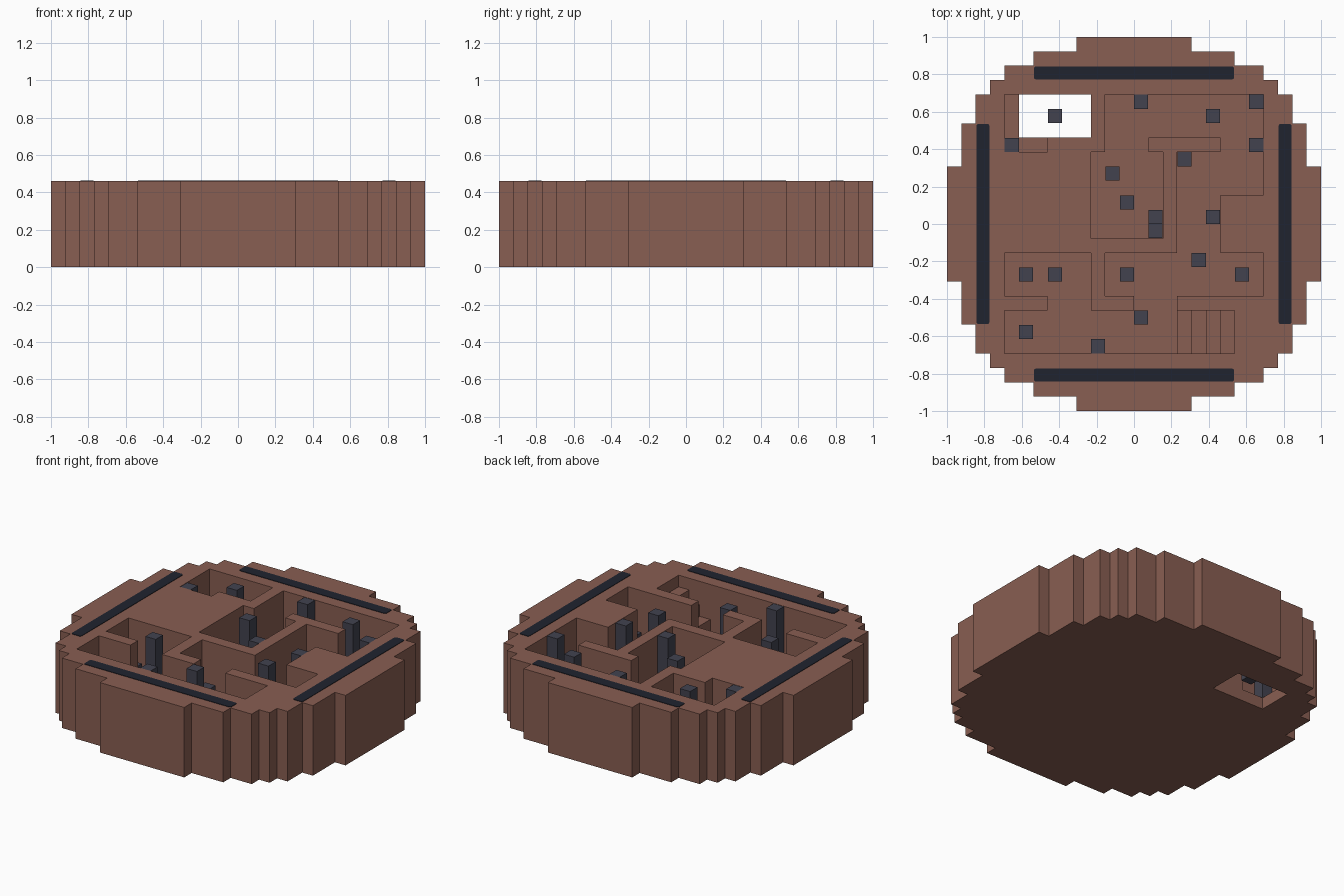
import bpy, bmesh
from mathutils import Matrix, Vector

U = 1 / 13          # one block of the model
TOP = 6             # rim height in blocks

if "Cube" in bpy.data.objects:
    bpy.data.objects.remove(bpy.data.objects["Cube"], do_unlink=True)


def material(name, color):
    mat = bpy.data.materials.new(name)
    mat.use_nodes = True
    mat.diffuse_color = (*color, 1)
    bsdf = next(n for n in mat.node_tree.nodes if n.type == 'BSDF_PRINCIPLED')
    bsdf.inputs["Base Color"].default_value = (*color, 1)
    bsdf.inputs["Roughness"].default_value = 0.9
    return mat


brown = material("clay_brown", (0.25, 0.112, 0.084))
slate = material("slate_grey", (0.054, 0.055, 0.078))
navy = material("dark_navy", (0.0145, 0.017, 0.028))


def add_object(name, bm, mat):
    mesh = bpy.data.meshes.new(name)
    bm.to_mesh(mesh)
    bm.free()
    mesh.materials.append(mat)
    obj = bpy.data.objects.new(name, mesh)
    bpy.context.collection.objects.link(obj)
    return obj


def box(name, x0, x1, y0, y1, z0, z1, mat):
    """Box given by its bounds in blocks."""
    bm = bmesh.new()
    centre = Vector((x0 + x1, y0 + y1, z0 + z1)) * U / 2
    size = (*(Vector((x1 - x0, y1 - y0, z1 - z0)) * U), 1)
    bmesh.ops.create_cube(bm, size=1, matrix=Matrix.Translation(centre) @ Matrix.Diagonal(size))
    return add_object(name, bm, mat)


# Stepped round outline: (distance from the middle line, half width)
OUTLINE = [(4, 13), (7, 12), (9, 11), (10, 10), (11, 9), (12, 7), (13, 4)]

# Rooms, openings, inner wall and shaft: x0, x1, y0, y1, height; later ones win
AREAS = [
    (-9, -3, 6, 9, 1), (-9, -6, 5, 6, 1), (-8, -3, 6, 9, 0),   # shaft room
    (-2, 9, 5, 9, 1), (1, 6, 5, 6, TOP),                       # north room
    (3, 9, 2, 5, 1), (3, 6, -2, 2, 1),                         # east corridor
    (-3, 2, -1, 5, 1),                                         # middle room
    (-2, 9, -5, -2, 1), (0, 3, -6, -5, 1),                     # south-east room
    (-9, 7, -9, -6, 1), (-6, -3, -6, -5, 1), (-9, -3, -5, -2, 1),
]
AREAS += [(3 + k, 4 + k, -9, -6, 2 + k) for k in range(4)]     # stairs


def height(i, j):
    """Height in blocks of the column standing on cell i, j."""
    x, y = i + 0.5, j + 0.5
    half = next((w for d, w in OUTLINE if abs(y) < d), 0)
    h = TOP if abs(x) < half else 0
    for x0, x1, y0, y1, level in AREAS:
        if x0 < x < x1 and y0 < y < y1:
            h = level
    return h


# Maze body: skin around all block columns, then merge flat regions
bm = bmesh.new()
verts = {}


def quad(*corners):
    for c in corners:
        if c not in verts:
            verts[c] = bm.verts.new(Vector(c) * U)
    bm.faces.new([verts[c] for c in corners])


for i in range(-13, 13):
    for j in range(-13, 13):
        h = height(i, j)
        if not h:
            continue
        ring = [(i, j), (i + 1, j), (i + 1, j + 1), (i, j + 1)]
        quad(*[(x, y, h) for x, y in ring])
        quad(*[(x, y, 0) for x, y in reversed(ring)])
        for k, (dx, dy) in enumerate([(0, -1), (1, 0), (0, 1), (-1, 0)]):
            p, q = ring[k], ring[(k + 1) % 4]
            for z in range(height(i + dx, j + dy), h):
                quad((*p, z), (*q, z), (*q, z + 1), (*p, z + 1))
bmesh.ops.dissolve_limit(bm, angle_limit=0.01, verts=bm.verts[:], edges=bm.edges[:])
bmesh.ops.triangulate(bm, faces=[f for f in bm.faces if len(f.verts) > 4])
add_object("maze_body", bm, brown)

# Pillars by cell: tall ones reach the rim, short ones stay low on the floor
TALL = [(-6, 7), (0, 8), (5, 7), (8, 5), (-9, 5), (-2, 3), (1, 0),
        (5, 0), (4, -3), (-6, -4), (0, -7), (-3, -9)]
SHORT = [(8, 8), (3, 4), (-1, 1), (1, -1), (7, -4), (-8, -4), (-1, -4), (-8, -8)]
GAP = 0.01          # keeps pillar sides off the walls
for name, cells, top in (("tall_pillar", TALL, TOP - 0.02), ("short_pillar", SHORT, 3)):
    for n, (i, j) in enumerate(cells, 1):
        box(f"{name}_{n}", i + GAP, i + 1 - GAP, j + GAP, j + 1 - GAP, 1, top, slate)

# Dark strips let into the rim on all four sides
for name, x, y, hx, hy in (("front_strip", 0, -10.5, 7, 0.5), ("back_strip", 0, 10.5, 7, 0.5),
                           ("left_strip", 10.5, 0, 0.5, 7), ("right_strip", -10.5, 0, 0.5, 7)):
    strip = box(name, x - hx + 0.04, x + hx - 0.04, y - hy + 0.04, y + hy - 0.04,
                TOP - 0.5, TOP + 0.04, navy)
    bm = bmesh.new()
    bm.from_mesh(strip.data)
    uprights = [e for e in bm.edges if abs(e.verts[0].co.z - e.verts[1].co.z) > 0.01]
    bmesh.ops.bevel(bm, geom=uprights, offset=0.15 * U, segments=2, affect='EDGES', profile=0.5)
    bm.to_mesh(strip.data)
    bm.free()
